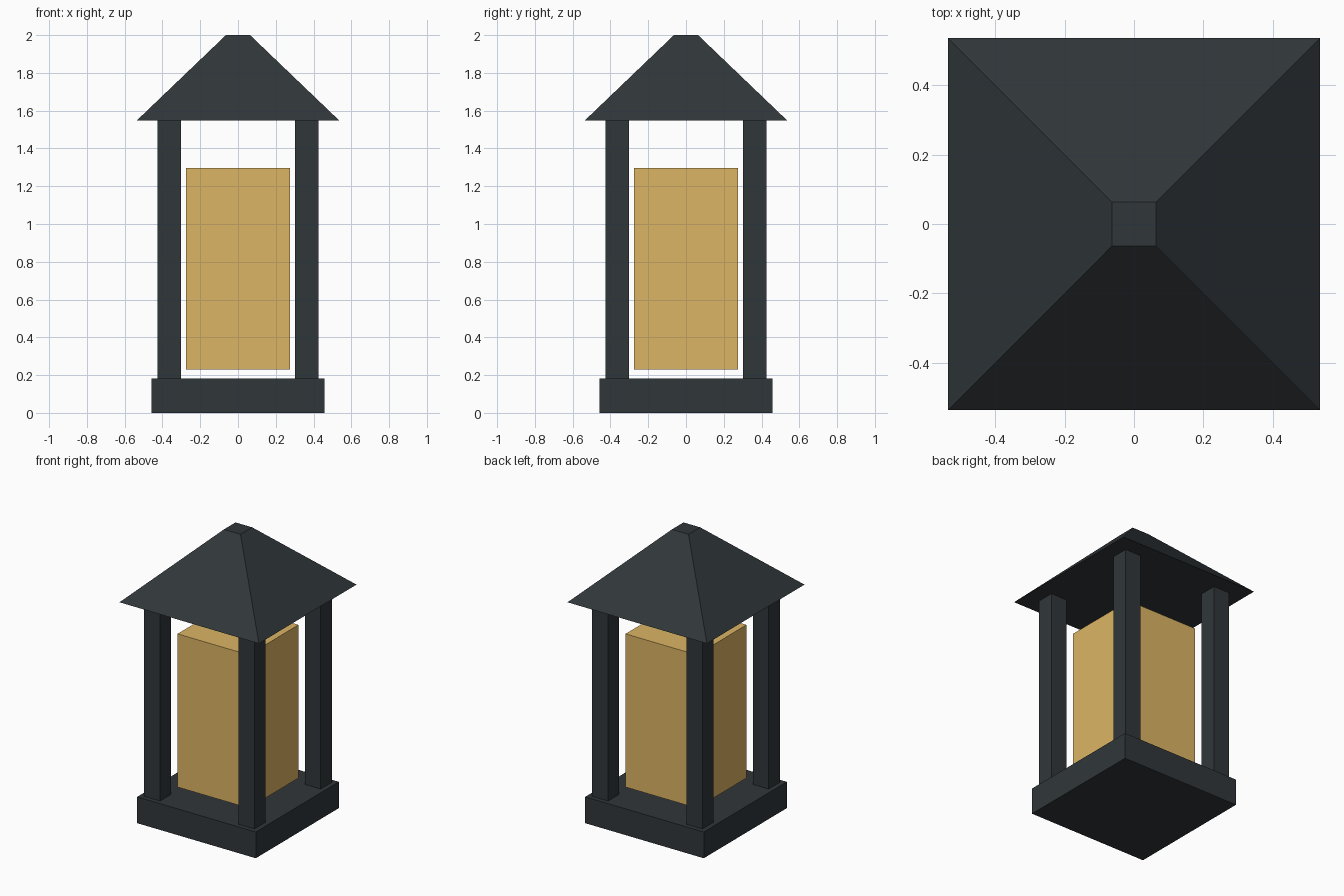
import bpy
import math

if "Cube" in bpy.data.objects:
    bpy.data.objects.remove(bpy.data.objects["Cube"])


def material(name, color):
    mat = bpy.data.materials.new(name)
    mat.diffuse_color = color
    mat.use_nodes = True
    mat.node_tree.nodes["Principled BSDF"].inputs["Base Color"].default_value = mat.diffuse_color
    return mat


metal = material("dark_metal", (0.03, 0.037, 0.042, 1.0))
glass = material("amber_glass", (0.72, 0.46, 0.13, 0.85))


def box(name, x, y, half, z0, z1, mat):
    """Square-section upright box between two heights."""
    bpy.ops.mesh.primitive_cube_add(size=1, location=(x, y, (z0 + z1) / 2))
    obj = bpy.context.object
    obj.name = name
    obj.scale = (2 * half, 2 * half, z1 - z0)
    bpy.ops.object.transform_apply(location=False, rotation=False, scale=True)
    obj.data.materials.append(mat)
    return obj


# Base slab
box("base", 0, 0, 0.457, 0, 0.183, metal)

# Four corner posts
for side_y, y in (("front", -0.364), ("back", 0.364)):
    for side_x, x in (("left", -0.364), ("right", 0.364)):
        box(f"{side_y}_{side_x}_post", x, y, 0.061, 0.183, 1.547, metal)

# Floating amber lamp body
box("lamp_glass", 0, 0, 0.274, 0.23, 1.297, glass)

# Truncated pyramid roof
z0, z1 = 1.547, 2.0
bpy.ops.mesh.primitive_cone_add(
    vertices=4, radius1=0.537 * math.sqrt(2), radius2=0.064 * math.sqrt(2),
    depth=z1 - z0, location=(0, 0, (z0 + z1) / 2), rotation=(0, 0, math.pi / 4))
roof = bpy.context.object
roof.name = "roof"
bpy.ops.object.transform_apply(location=False, rotation=True, scale=False)
roof.data.materials.append(metal)
